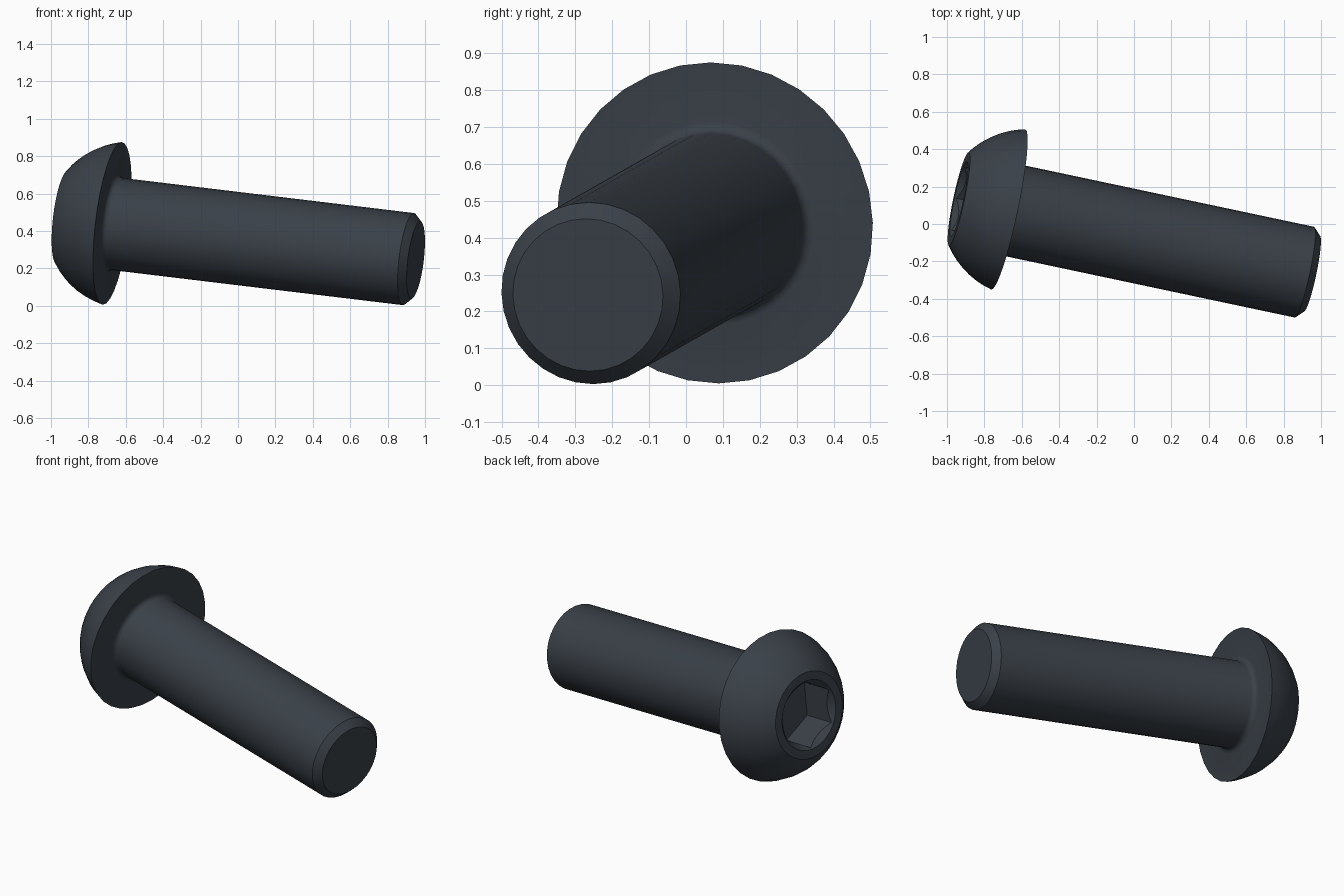
import bpy, bmesh
from math import pi, sin, cos, asin
from mathutils import Matrix, Vector

if "Cube" in bpy.data.objects:
    bpy.data.objects.remove(bpy.data.objects["Cube"], do_unlink=True)

# Placement: local z runs from the head down the shank, origin at the head rim
AXIS = Vector((0.972, -0.206, -0.117)).normalized()
UP = (Vector((0, 0, 1)) - AXIS * AXIS.z).normalized()
SIDE = UP.cross(AXIS)
PLACE = Matrix.Translation((-0.672, 0.078, 0.44)) @ Matrix((SIDE, UP, AXIS)).transposed().to_4x4()

SEGMENTS = 32
HEAD_R, HEAD_H, TOP_R = 0.438, 0.272, 0.255
SHANK_R, LENGTH, CHAMFER, FILLET = 0.248, 1.67, 0.04, 0.03
SOCKET_R, SOCKET_DEPTH = 0.197, 0.21

steel = bpy.data.materials.new("dark slate steel")
steel.use_nodes = True
COLOUR = (0.042, 0.052, 0.065, 1)
steel.diffuse_color = COLOUR
steel.node_tree.nodes["Principled BSDF"].inputs["Base Color"].default_value = COLOUR


def lathe(name, profile, sides, turn=0.0):
    """Revolve (radius, z) points about z; both ends are closed with flat caps."""
    bm = bmesh.new()
    rings = []
    for r, z in profile:
        angles = [turn + 2 * pi * i / sides for i in range(sides)]
        rings.append([bm.verts.new((r * cos(a), r * sin(a), z)) for a in angles])
    for low, high in zip(rings, rings[1:]):
        for i in range(sides):
            j = (i + 1) % sides
            bm.faces.new((low[i], low[j], high[j], high[i]))
    bm.faces.new(rings[0][::-1])
    bm.faces.new(rings[-1])
    bmesh.ops.recalc_face_normals(bm, faces=bm.faces)
    mesh = bpy.data.meshes.new(name)
    bm.to_mesh(mesh)
    bm.free()
    mesh.materials.append(steel)
    obj = bpy.data.objects.new(name, mesh)
    bpy.context.collection.objects.link(obj)
    obj.matrix_world = PLACE
    return obj


# Domed head: a slice of a ball centred on the axis
centre = (HEAD_R**2 - TOP_R**2 - HEAD_H**2) / (2 * HEAD_H)
ball = (HEAD_R**2 + centre**2) ** 0.5
start, end = asin(TOP_R / ball), asin(HEAD_R / ball)
steps = 7
profile = []
for i in range(steps + 1):
    a = start + (end - start) * i / steps
    profile.append((ball * sin(a), centre - ball * cos(a)))

# Fillet under the head, then the shank with a chamfered tip
for i in range(5):
    a = pi / 2 * i / 4
    profile.append((SHANK_R + FILLET * (1 - sin(a)), FILLET * (1 - cos(a))))
profile += [(SHANK_R, LENGTH - CHAMFER), (SHANK_R - CHAMFER, LENGTH)]
screw = lathe("button_head_screw", profile, SEGMENTS, pi / 2)

# Hexagonal socket with a countersunk mouth
cutters = [
    lathe("socket_cutter", [(SOCKET_R, -HEAD_H - 0.1), (SOCKET_R, SOCKET_DEPTH - HEAD_H)], 6, pi / 2),
    lathe("countersink_cutter", [(0.225, -HEAD_H - 0.02), (0.165, 0.04 - HEAD_H)], SEGMENTS, pi / 2),
]
bpy.context.view_layer.update()
bpy.ops.object.select_all(action="DESELECT")
screw.select_set(True)
bpy.context.view_layer.objects.active = screw
for cutter in cutters:
    cutter.hide_render = True
    cut = screw.modifiers.new(cutter.name, "BOOLEAN")
    cut.operation = "DIFFERENCE"
    cut.solver = "EXACT"
    cut.object = cutter
    bpy.ops.object.modifier_apply(modifier=cut.name)
    bpy.data.objects.remove(cutter, do_unlink=True)

bpy.ops.object.shade_smooth_by_angle(angle=pi / 6)
